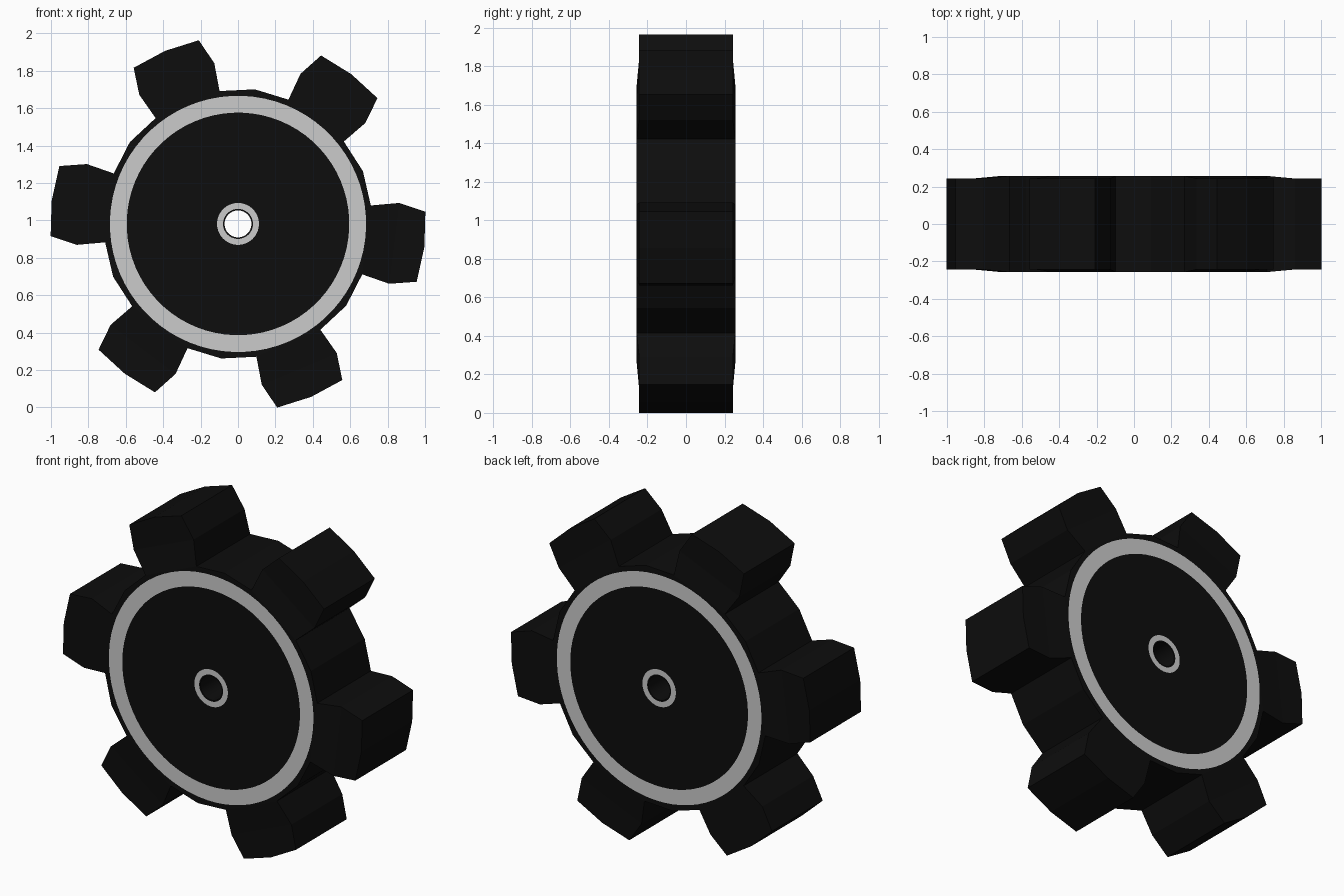
import bpy, bmesh, math

if "Cube" in bpy.data.objects:
    bpy.data.objects.remove(bpy.data.objects["Cube"])

CZ = 0.981                     # axle height
PHASE = math.radians(-7.1)     # angle of the first tooth
HALF = 0.257                   # half thickness of the body
STEPS = 72


def material(name, v):
    m = bpy.data.materials.new(name)
    m.diffuse_color = (v, v, v, 1)
    m.use_nodes = True
    m.node_tree.nodes["Principled BSDF"].inputs["Base Color"].default_value = m.diffuse_color
    return m


black = material("black rubber", 0.004)
grey = material("light grey", 0.6)


def polar(r, deg):
    a = math.radians(deg) + PHASE
    return (r * math.cos(a), r * math.sin(a))


def circle(r):
    return [polar(r, i * 360 / STEPS - 15) for i in range(STEPS)]


def body_outline():
    # 18-sided rim, subdivided every 5 degrees to match the circles
    corners = []
    for k in range(6):
        corners += [(k * 60 - 15, 0.717, 6), (k * 60 + 15, 0.717, 3), (k * 60 + 30, 0.725, 3)]
    pts = []
    for i, (a, r, n) in enumerate(corners):
        p = polar(r, a)
        b, s, _ = corners[(i + 1) % 18]
        q = polar(s, b)
        pts += [(p[0] + (q[0] - p[0]) * j / n, p[1] + (q[1] - p[1]) * j / n) for j in range(n)]
    return pts


def finish(bm, name):
    bmesh.ops.recalc_face_normals(bm, faces=bm.faces)
    me = bpy.data.meshes.new(name)
    bm.to_mesh(me)
    bm.free()
    me.materials.append(black)
    me.materials.append(grey)
    ob = bpy.data.objects.new(name, me)
    bpy.context.collection.objects.link(ob)
    return ob


# wheel body: flat concentric bands on both faces, bore and rim walls
bm = bmesh.new()
rings = [circle(r) for r in (0.072, 0.08, 0.112, 0.595, 0.685)] + [body_outline()]
band_mat = [0, 1, 0, 1, 0]
sides = []
for y in (-HALF, HALF):
    loops = [[bm.verts.new((x, y, z + CZ)) for x, z in ring] for ring in rings]
    sides.append(loops)
    for (a, b), m in zip(zip(loops, loops[1:]), band_mat):
        for i in range(STEPS):
            j = (i + 1) % STEPS
            bm.faces.new((a[i], a[j], b[j], b[i])).material_index = m
for k in (0, -1):
    f, b = sides[0][k], sides[1][k]
    for i in range(STEPS):
        j = (i + 1) % STEPS
        if k == -1 and i % 12 < 6:
            continue           # covered by a tooth
        bm.faces.new((f[i], f[j], b[j], b[i]))
finish(bm, "wheel_body")

# teeth: cross sections from root to tip (radius, half angle, half thickness)
SECTIONS = [(0.717, 15, HALF), (0.869, 14.5, 0.243), (1.004, 10.85, 0.243)]
for k in range(6):
    bm = bmesh.new()
    rows = []
    for r, h, y in SECTIONS:
        pts = [polar(r, k * 60 - h), polar(r, k * 60 + h)]
        if r > 1:              # slightly peaked tip
            pts.insert(1, polar(r, k * 60))
        rows.append([[bm.verts.new((x, s * y, z + CZ)) for x, z in pts] for s in (-1, 1)])
    for lo, hi in zip(rows, rows[1:]):
        for s in (0, 1):
            bm.faces.new(lo[s] + hi[s][::-1])
        for e in (0, -1):
            bm.faces.new((lo[0][e], hi[0][e], hi[1][e], lo[1][e]))
    f, b = rows[-1]
    for i in (0, 1):
        bm.faces.new((f[i], f[i + 1], b[i + 1], b[i]))
    # open root shell: orient faces away from the tooth centre
    ob = finish(bm, "tooth_%d" % (k + 1))
